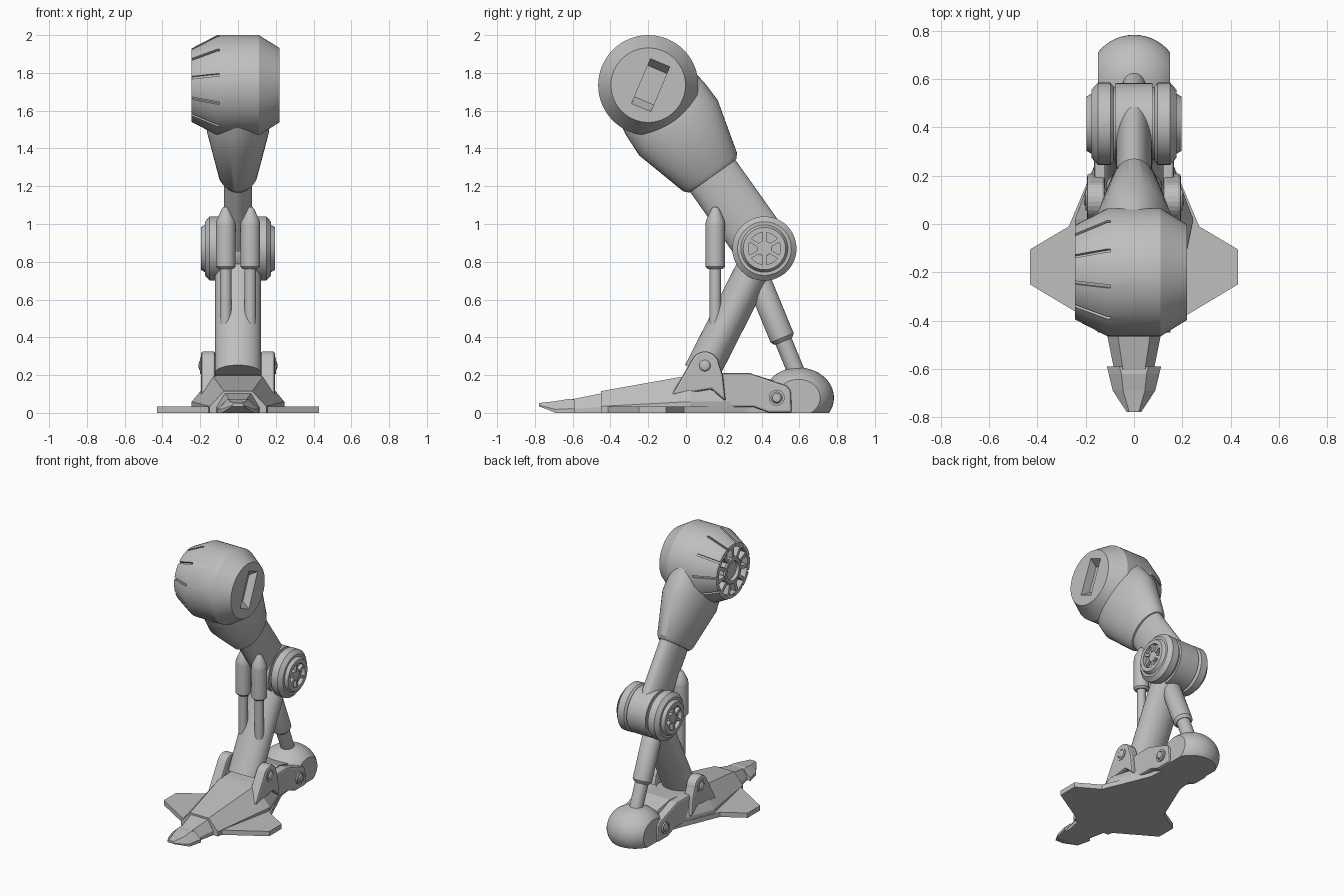
import bpy, bmesh
from math import sin, cos, pi, radians
from mathutils import Vector, Matrix

old = bpy.data.objects.get("Cube")
if old:
    bpy.data.objects.remove(old)

grey = bpy.data.materials.new("plain_grey")
grey.use_nodes = True
tone = (0.52, 0.52, 0.52, 1)
grey.diffuse_color = tone
grey.node_tree.nodes["Principled BSDF"].inputs["Base Color"].default_value = tone

SIDES = (("left", 1), ("right", -1))


def finish(name, bm, smooth=True):
    bmesh.ops.recalc_face_normals(bm, faces=bm.faces)
    mesh = bpy.data.meshes.new(name)
    bm.to_mesh(mesh)
    bm.free()
    mesh.materials.append(grey)
    ob = bpy.data.objects.new(name, mesh)
    bpy.context.collection.objects.link(ob)
    bpy.ops.object.select_all(action='DESELECT')
    ob.select_set(True)
    bpy.context.view_layer.objects.active = ob
    if smooth:
        bpy.ops.object.shade_smooth_by_angle(angle=radians(28))
    return ob


def skin(name, rings, smooth=True):
    """Bridge a run of equal rings and cap both ends."""
    bm = bmesh.new()
    loops = [[bm.verts.new(p) for p in ring] for ring in rings]
    n = len(loops[0])
    for a, b in zip(loops, loops[1:]):
        for i in range(n):
            j = (i + 1) % n
            bm.faces.new((a[i], a[j], b[j], b[i]))
    bm.faces.new(loops[0])
    bm.faces.new(loops[-1])
    return finish(name, bm, smooth)


def lathe(name, profile, centre, n=64, side=1):
    """Turn (x, radius) pairs about a sideways axis."""
    cy, cz = centre
    return skin(name, [[(side * x, cy + r * sin(2 * pi * i / n), cz + r * cos(2 * pi * i / n))
                        for i in range(n)] for x, r in profile])


def limb(name, start, end, stations, x=0, n=48):
    """Elliptical tube in the side plane; stations are (distance, half x, half depth)."""
    a = Vector((x, *start))
    d = (Vector((x, *end)) - a).normalized()
    across = Vector((1, 0, 0)).cross(d)
    return skin(name, [[a + d * t + Vector((rx * cos(2 * pi * i / n), 0, 0))
                        + across * (ry * sin(2 * pi * i / n)) for i in range(n)]
                       for t, rx, ry in stations])


def plate(name, outline, x0, x1, bevel=0.012):
    """Side-view outline extruded sideways, with softened edges."""
    ob = skin(name, [[(x, y, z) for y, z in outline] for x in (x0, x1)], False)
    mod = ob.modifiers.new("soft_edge", 'BEVEL')
    mod.width = bevel
    mod.segments = 2
    return ob


def blocks(name, size, places):
    """Several boxes in one object, one per matrix."""
    bm = bmesh.new()
    for m in places:
        bmesh.ops.create_cube(bm, size=1, matrix=m @ Matrix.Diagonal((*size, 1)))
    return finish(name, bm, False)


def spokes(name, centre, x, r, size, count, start=0, lean=0):
    places = []
    for i in range(count):
        turn = Matrix.Rotation(radians(start) + 2 * pi * i / count, 4, 'X')
        places.append(Matrix.Translation((0, *centre)) @ turn
                      @ Matrix.Translation((x, 0, r)) @ Matrix.Rotation(lean, 4, 'Y'))
    return blocks(name, size, places)


def carve(target, cutter):
    mod = target.modifiers.new("carve", 'BOOLEAN')
    mod.operation = 'DIFFERENCE'
    mod.solver = 'EXACT'
    mod.object = cutter
    cutter.hide_render = True
    cutter.hide_set(True)


# Hip drum with carved vents and a slanted socket
HIP, KNEE, ANKLE = (-0.2, 1.735), (0.415, 0.87), (0.1, 0.25)
drum = lathe("hip_drum", [(0.22, 0.197), (0.11, 0.265), (-0.11, 0.265), (-0.245, 0.195),
                          (-0.245, 0.168), (-0.2, 0.168), (-0.2, 0.1), (-0.235, 0.1),
                          (-0.245, 0.09), (-0.245, 0.07), (-0.225, 0.065)], HIP)
carve(drum, spokes("vent_cutter", HIP, -0.18, 0.238, (0.17, 0.014, 0.05), 11, -20, -0.48))
tilt = Matrix.Translation((0.22, -0.187, 1.735)) @ Matrix.Rotation(radians(-23), 4, 'X')
socket = skin("socket_cutter", [[tilt @ Vector((x, sy * 0.055, sz * h))
                                 for sy, sz in ((-1, -1), (1, -1), (1, 1), (-1, 1))]
                                for x, h in ((0.02, 0.142), (-0.06, 0.09))], False)
carve(drum, socket)
spokes("hip_vent_ribs", HIP, -0.222, 0.134, (0.04, 0.024, 0.075), 11)

# Thigh housing and strut
limb("thigh_housing", HIP, KNEE, [(0.05, 0.12, 0.235), (0.16, 0.155, 0.25), (0.277, 0.166, 0.254),
                                  (0.566, 0.105, 0.175), (0.59, 0.088, 0.152)])
limb("thigh_strut", HIP, KNEE, [(0.5, 0.075, 0.147), (1.06, 0.075, 0.147)])

# Knee: central barrel with a spoked cap on each side
lathe("knee_barrel", [(-0.076, 0.168), (0.076, 0.168)], KNEE)
lathe("knee_axle", [(-0.1, 0.15), (0.1, 0.15)], KNEE)
for side, s in SIDES:
    lathe(side + "_knee_cap", [(0.085, 0.155), (0.098, 0.17), (0.15, 0.17), (0.175, 0.142),
                               (0.175, 0.125), (0.197, 0.112), (0.197, 0.085),
                               (0.168, 0.085), (0.168, 0.03)], KNEE, side=s)
    lathe(side + "_knee_hub", [(0.16, 0.046), (0.185, 0.046), (0.188, 0.04)], KNEE, 6, s)
    spokes(side + "_knee_spokes", KNEE, s * 0.18, 0.062, (0.026, 0.02, 0.06), 6)

# Shin
limb("shin", KNEE, ANKLE, [(0.05, 0.122, 0.095), (0.74, 0.122, 0.095)])

# Twin front pistons
for side, s in SIDES:
    top, foot = (0.155, 1.09), (0.155, 0)
    limb(side + "_piston_sleeve", top, foot, [(0, 0.012, 0.012), (0.012, 0.022, 0.022),
         (0.075, 0.05, 0.05), (0.1, 0.052, 0.052), (0.315, 0.052, 0.052), (0.328, 0.04, 0.04)],
         s * 0.065, 32)
    limb(side + "_piston_rod", top, foot, [(0.3, 0.031, 0.031), (0.62, 0.031, 0.031)], s * 0.065, 32)

# Rear damper between the knee and the heel
limb("damper_sleeve", (0.37, 0.735), (0.59, 0.2), [(0, 0.05, 0.05), (0.03, 0.066, 0.066),
     (0.365, 0.066, 0.066), (0.385, 0.05, 0.05)], n=32)
limb("damper_rod", (0.37, 0.735), (0.59, 0.2), [(0.36, 0.046, 0.046), (0.58, 0.046, 0.046)], n=32)

# Heel ball, flattened underneath and on both sides
bm = bmesh.new()
bmesh.ops.create_uvsphere(bm, u_segments=48, v_segments=32, radius=1,
                          matrix=Matrix.Translation((0, 0.595, 0.08)) @ Matrix.Diagonal((0.19, 0.188, 0.16, 1)))
for co, no in (((0, 0, 0), (0, 0, -1)), ((0.15, 0, 0), (1, 0, 0)), ((-0.15, 0, 0), (-1, 0, 0))):
    cut = bmesh.ops.bisect_plane(bm, geom=bm.verts[:] + bm.edges[:] + bm.faces[:],
                                 plane_co=co, plane_no=no, clear_outer=True)
    rim = [e for e in cut["geom_cut"] if isinstance(e, bmesh.types.BMEdge)]
    bmesh.ops.edgeloop_fill(bm, edges=rim)
finish("heel_ball", bm)


# Faceted foot body, from (y, half base, half top, bottom, top) sections
def hull(name, sections):
    return skin(name, [[(-b, y, lo), (-b, y, lo + (hi - lo) * 0.3), (-t, y, hi), (t, y, hi),
                        (b, y, lo + (hi - lo) * 0.3), (b, y, lo)]
                       for y, b, t, lo, hi in sections], False)


hull("foot_body", [(-0.45, 0.15, 0.075, 0, 0.115), (-0.03, 0.235, 0.13, 0, 0.19),
                   (0.02, 0.245, 0.13, 0, 0.197), (0.33, 0.13, 0.1, 0, 0.212),
                   (0.5, 0.11, 0.08, 0, 0.16)])
hull("toe", [(-0.64, 0.075, 0.04, 0, 0.065), (-0.44, 0.115, 0.07, 0, 0.105)])
hull("toe_cap", [(-0.778, 0.03, 0.02, 0.035, 0.052), (-0.69, 0.088, 0.045, 0, 0.062),
                 (-0.62, 0.105, 0.052, 0, 0.074), (-0.59, 0.112, 0.06, 0, 0.07)])

# Side wings, ankle brackets and heel plates
bracket = [(-0.08, 0.09), (0.03, 0.28)]
bracket += [(0.1 + 0.076 * cos(radians(a)), 0.25 + 0.076 * sin(radians(a))) for a in range(155, -1, -15)]
bracket += [(0.195, 0.2), (0.21, 0.06), (0.135, 0.125)]
heel = [(0.15, 0.03), (0.18, 0.21), (0.34, 0.21), (0.53, 0.145), (0.555, 0.12),
        (0.56, 0.0), (0.44, 0.0), (0.36, 0.03)]
for side, s in SIDES:
    wing = [(0.08, -0.46), (0.43, -0.25), (0.43, -0.105), (0.27, -0.01), (0.14, 0.3), (0.08, 0.3)]
    skin(side + "_wing", [[(s * x, y, z) for x, y in wing] for z in (0, 0.035)], False)
    plate(side + "_ankle_bracket", bracket, s * 0.12, s * 0.195)
    plate(side + "_heel_plate", heel, s * 0.1, s * 0.165)
    lathe(side + "_ankle_pin", [(0.19, 0.044), (0.2, 0.044), (0.2, 0.03), (0.196, 0.03),
                                (0.205, 0.022), (0.208, 0.012)], ANKLE, 32, s)
    lathe(side + "_heel_pin", [(0.15, 0.042), (0.176, 0.042), (0.176, 0.03), (0.17, 0.03),
                               (0.182, 0.022), (0.184, 0.012)], (0.48, 0.08), 32, s)
